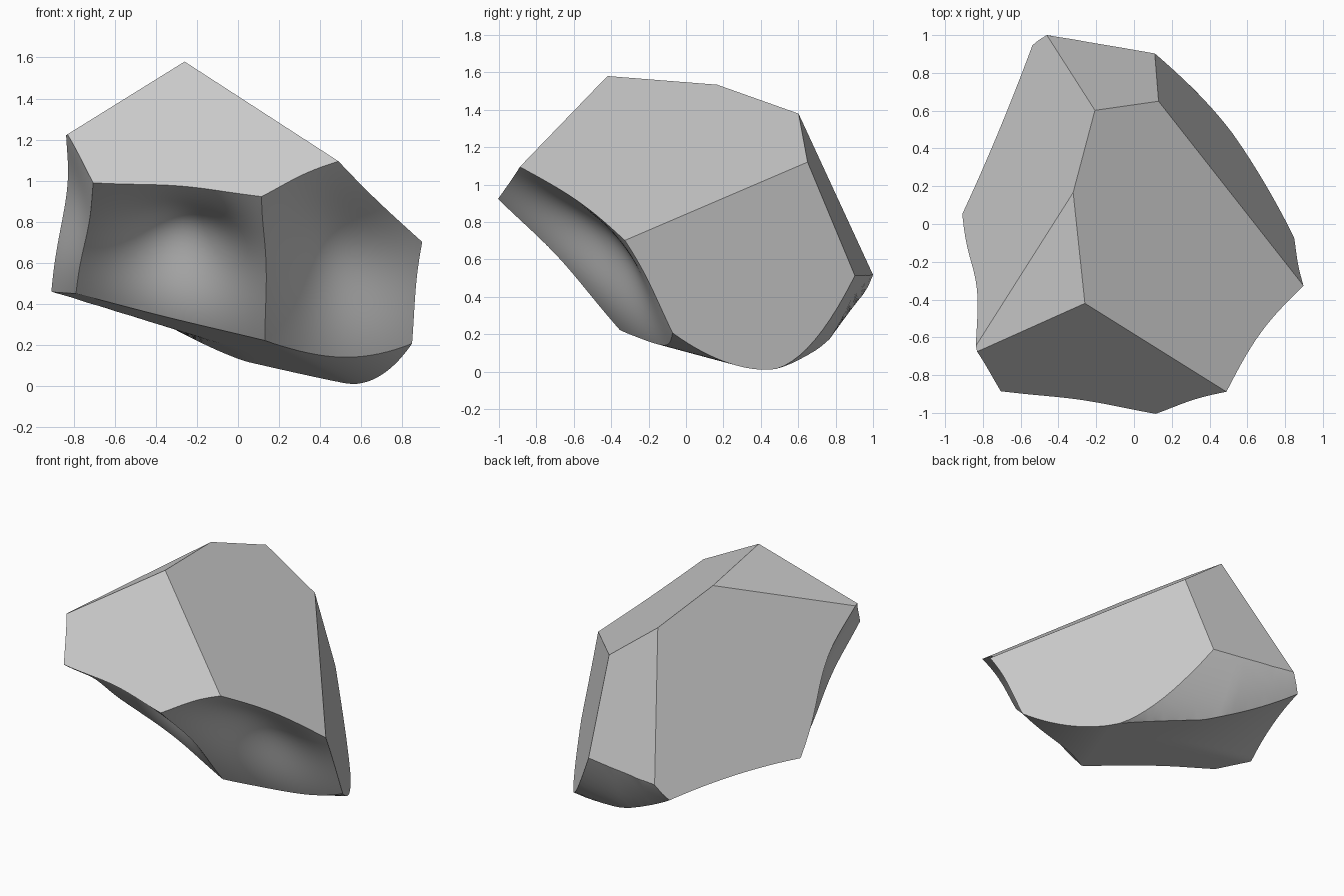
import bpy, bmesh, math
from mathutils import Vector as V
from mathutils.geometry import normal

if "Cube" in bpy.data.objects:
    bpy.data.objects.remove(bpy.data.objects["Cube"])

# Key corners of the stone
F, E, D, C = V((-.26, -.42, 1.58)), V((-.32, .17, 1.535)), V((-.21, .60, 1.385)), V((.13, .65, 1.12))
A, B = V((-.47, 1.0, .50)), V((.11, .90, .52))
G, H = V((-.845, -.69, 1.22)), V((-.71, -.89, .99))
I, K = V((.145, -1.02, .925)), V((.925, -.345, .70))
L, N = V((-.91, .05, .46)), V((.86, -.08, .21))
Q, R = V((.14, -.36, .22)), V((-.79, -.12, .42))
CORE = V((0, 0, .7))


def outward(a, b, c):
    n = normal((a, b, c))
    return n if n.dot(CORE - a) < 0 else -n


# Flat facets: slice a block
bm = bmesh.new()
bmesh.ops.create_cube(bm, size=2.2)
bmesh.ops.translate(bm, verts=bm.verts, vec=(0, 0, .85))
for tri in ((F, V((.9, -.33, .70)), C), (F, V((-.84, -.68, 1.22)), V((.13, -1, .93))), (F, E, V((-.84, -.68, 1.22))),
            (E, A, L), (D, C, B), (C, B, V((.9, -.33, .70)))):
    geom = bm.verts[:] + bm.edges[:] + bm.faces[:]
    cut = bmesh.ops.bisect_plane(bm, geom=geom, plane_co=tri[0], plane_no=outward(*tri), clear_outer=True)
    edges = [e for e in cut['geom_cut'] if isinstance(e, bmesh.types.BMEdge)]
    bmesh.ops.contextual_create(bm, geom=edges)
bmesh.ops.recalc_face_normals(bm, faces=bm.faces)
me = bpy.data.meshes.new("stone")
bm.to_mesh(me)
bm.free()
stone = bpy.data.objects.new("stone", me)
bpy.context.collection.objects.link(stone)


def cutter(name, fn, out, su, sv, n=60):
    """Solid block between the surface fn(s, t) and its copy pushed outward."""
    b = bmesh.new()
    grid = [[b.verts.new(fn(su[0] + (su[1] - su[0]) * i / n, sv[0] + (sv[1] - sv[0]) * j / n))
             for j in range(n + 1)] for i in range(n + 1)]
    faces = [b.faces.new((grid[i][j], grid[i + 1][j], grid[i + 1][j + 1], grid[i][j + 1]))
             for i in range(n) for j in range(n)]
    ext = bmesh.ops.extrude_face_region(b, geom=faces, use_keep_orig=True)
    top = [g for g in ext['geom'] if isinstance(g, bmesh.types.BMVert)]
    bmesh.ops.translate(b, verts=top, vec=out)
    bmesh.ops.recalc_face_normals(b, faces=b.faces)
    m = bpy.data.meshes.new(name)
    b.to_mesh(m)
    b.free()
    ob = bpy.data.objects.new(name, m)
    ob.hide_render = True
    bpy.context.collection.objects.link(ob)
    return ob


def scoop(name, quad, depth, mid, width, su=(-.5, 1.5), sv=(-.5, 1.5)):
    """Dished flake scar through four corners."""
    a, b, c, d = quad
    n = outward(a, b, (c + d) / 2)

    def fn(s, t):
        p = a.lerp(b, s).lerp(d.lerp(c, s), t)
        g = math.exp(-((s - mid[0]) / width[0]) ** 2 - ((t - mid[1]) / width[1]) ** 2)
        return p - n * depth * g
    return cutter(name, fn, n * 1.6, su, sv)


# Curved underside and curved lower back
def under(x, y):
    w = max(0, .88 * (x - .14) - .474 * (y + .36))
    v = max(0, -.244 * (x + .91) + .97 * (y - .05))
    return V((x, y, .22 - .275 * (x - .14) - .121 * (y + .36)
              + .08 * w + .75 * w * w + .37 * v * max(0, .03 - x)))


def lower_back(x, y):
    q = max(0, .17 * x + .985 * y - .51)
    return V((x, y, .005 + 3.2 * q * q + 6 * q * max(0, .395 - q) * max(0, -x - .1)))


cutters = [
    scoop("front_left_scoop", (H, I, Q, R), .23, (.5, .5), (.34, .34)),
    scoop("front_right_scoop", (I, K, N, Q), .18, (.5, .33), (.38, .6), (-.5, 1.5), (-1.1, 1.5)),
    scoop("left_scoop", (G, H, R, L), .07, (0, .38), (.9, .33), (-1, 3)),
    cutter("underside_cut", under, V((0, 0, -2)), (-1.21, 1.23), (-1.22, 1.24)),
    cutter("lower_back_cut", lower_back, V((0, 0, -2.1)), (-1.24, 1.21), (-1.23, 1.22)),
]
for c in cutters:
    mod = stone.modifiers.new(c.name, 'BOOLEAN')
    mod.operation, mod.solver, mod.object = 'DIFFERENCE', 'EXACT', c

# Bake the cuts and remove the helpers
dg = bpy.context.evaluated_depsgraph_get()
baked = bpy.data.meshes.new_from_object(stone.evaluated_get(dg))
stone.modifiers.clear()
stone.data = baked
for c in cutters:
    bpy.data.objects.remove(c, do_unlink=True)

bpy.ops.object.select_all(action='DESELECT')
stone.select_set(True)
bpy.context.view_layer.objects.active = stone
bpy.ops.object.shade_smooth_by_angle(angle=math.radians(25))
